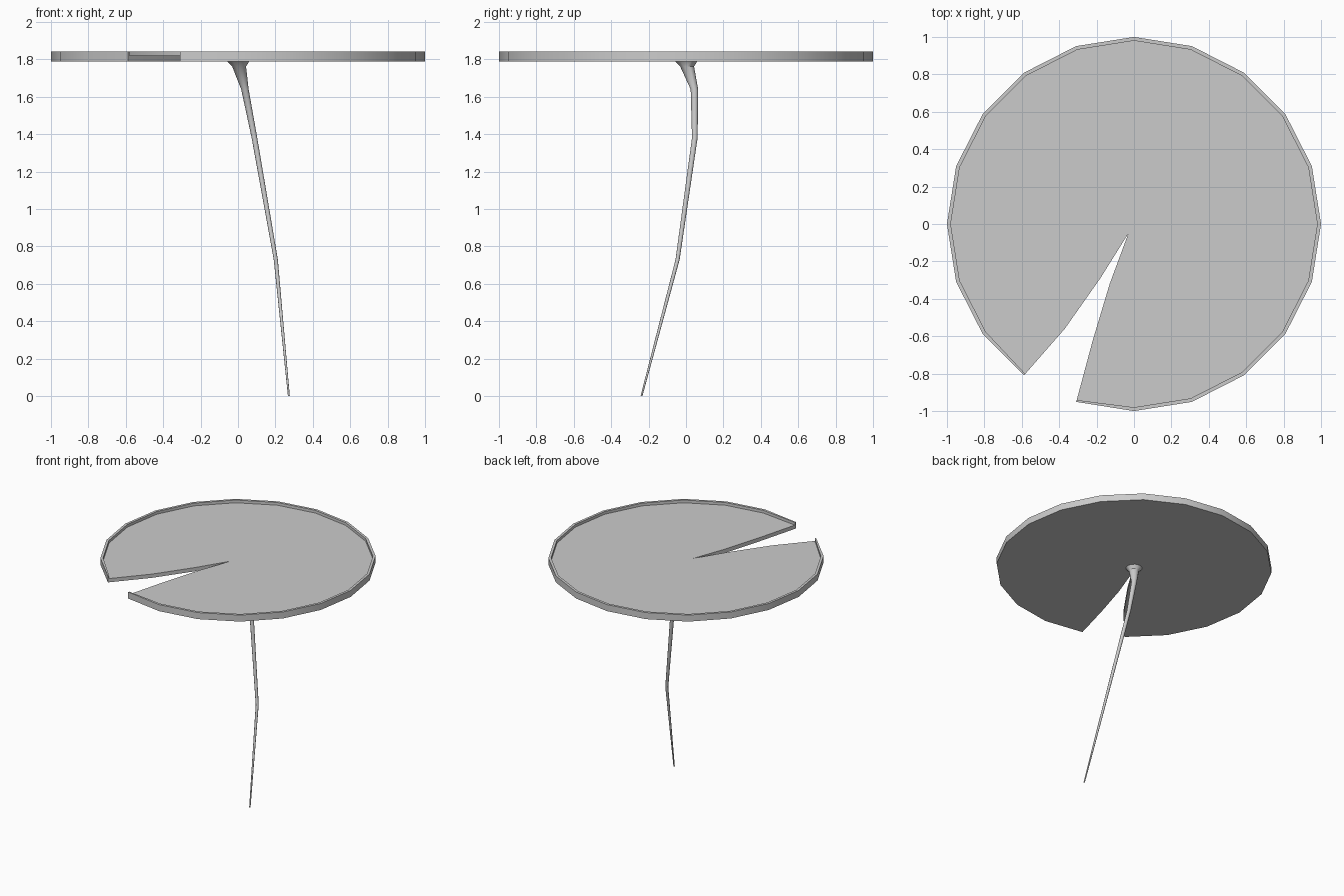
import bpy, bmesh
from math import sin, cos, radians, pi

if "Cube" in bpy.data.objects:
    bpy.data.objects.remove(bpy.data.objects["Cube"])


def make_object(name, bm, angle):
    bmesh.ops.recalc_face_normals(bm, faces=bm.faces)
    mesh = bpy.data.meshes.new(name)
    bm.to_mesh(mesh)
    bm.free()
    ob = bpy.data.objects.new(name, mesh)
    bpy.context.collection.objects.link(ob)
    bpy.ops.object.select_all(action='DESELECT')
    ob.select_set(True)
    bpy.context.view_layer.objects.active = ob
    bpy.ops.object.shade_smooth_by_angle(angle=radians(angle))
    return ob


# Leaf pad: twenty-sided disc with a raised rim and a curved notch
BOTTOM, FLOOR, TOP, INNER = 1.79, 1.82, 1.842, 0.98
notch = [(-0.37, -0.56), (-0.18, -0.29), (-0.03, -0.05), (-0.13, -0.32), (-0.22, -0.62)]
angles = [radians(252 + 18 * i) for i in range(20)]
outer = [(cos(a), sin(a)) for a in angles]
inner = [(x * INNER, y * INNER) for x, y in outer]
for i, n in ((0, notch[-1]), (-1, notch[0])):   # rim ends lie on the notch edge
    inner[i] = tuple(p + (q - p) * 0.03 for p, q in zip(outer[i], n))

bm = bmesh.new()
ring = lambda pts, z: [bm.verts.new((x, y, z)) for x, y in pts]
ob_, ot = ring(outer, BOTTOM), ring(outer, TOP)
it, fl = ring(inner, TOP), ring(inner, FLOOR)
nf, nb = ring(notch, FLOOR), ring(notch, BOTTOM)
for lo, hi in ((ob_, ot), (ot, it), (it, fl)):
    for i in range(19):
        bm.faces.new((lo[i], lo[i + 1], hi[i + 1], hi[i]))
for i in range(4):
    bm.faces.new((nb[i], nb[i + 1], nf[i + 1], nf[i]))
for e in (0, -1):
    n = -1 - e
    bm.faces.new((ob_[e], ot[e], it[e], fl[e], nf[n], nb[n]))
caps = [bm.faces.new(fl + nf), bm.faces.new(ob_ + nb)]
bm.normal_update()
bmesh.ops.triangulate(bm, faces=caps)
make_object("leaf_pad", bm, 30)

# Stem: bent tapering tube flaring under the leaf (x, y, z, radius)
path = [(0.272, -0.238, 0, 0.005), (0.202, -0.045, 0.73, 0.011),
        (0.088, 0.047, 1.38, 0.015), (0.037, 0.045, 1.64, 0.02),
        (0.006, 0.006, 1.762, 0.037), (0, 0, 1.792, 0.062)]
SIDES = 12
bm = bmesh.new()
rings = [[bm.verts.new((x + r * cos(2 * pi * k / SIDES), y + r * sin(2 * pi * k / SIDES), z))
          for k in range(SIDES)] for x, y, z, r in path]
for a, b in zip(rings, rings[1:]):
    for k in range(SIDES):
        j = (k + 1) % SIDES
        bm.faces.new((a[k], a[j], b[j], b[k]))
bm.faces.new(rings[0])
bm.faces.new(rings[-1])
make_object("stem", bm, 40)
